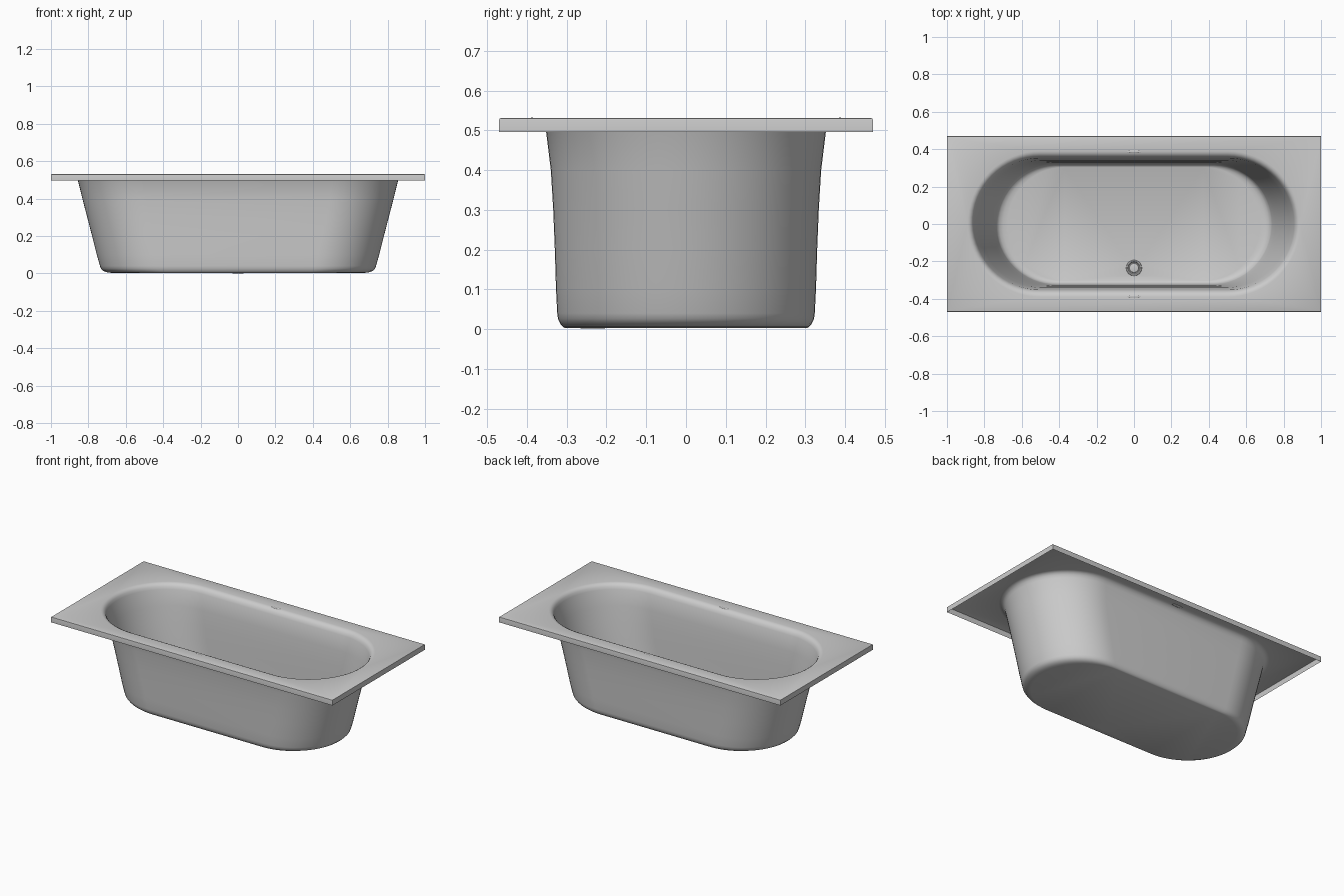
import bpy, bmesh, math

if "Cube" in bpy.data.objects:
    bpy.data.objects.remove(bpy.data.objects["Cube"])

SEG = 32


def stadium(hl, hw, z):
    """Closed outline: two half-circle ends joined by straight sides."""
    pts = []
    for side in (1, -1):
        for i in range(SEG + 1):
            a = -math.pi / 2 + math.pi * i / SEG
            pts.append((side * (hl - hw + hw * math.cos(a)), side * hw * math.sin(a), z))
    return pts


def rectangle(hx, hy, z):
    return [(-hx, -hy, z), (hx, -hy, z), (hx, hy, z), (-hx, hy, z)]


def add_loop(bm, pts):
    return [bm.verts.new(p) for p in pts]


def skin(bm, a, b):
    n = len(a)
    for i in range(n):
        j = (i + 1) % n
        bm.faces.new((a[i], a[j], b[j], b[i]))


def finish(bm, name, angle=35):
    bmesh.ops.recalc_face_normals(bm, faces=bm.faces)
    me = bpy.data.meshes.new(name)
    bm.to_mesh(me)
    bm.free()
    ob = bpy.data.objects.new(name, me)
    bpy.context.collection.objects.link(ob)
    bpy.ops.object.select_all(action='DESELECT')
    ob.select_set(True)
    bpy.context.view_layer.objects.active = ob
    bpy.ops.object.shade_smooth_by_angle(angle=math.radians(angle))
    return ob


# Tub shell: lofted basin, flat deck and thin skirt as one open surface
bm = bmesh.new()
profile = [(0.890, 0.390, 0.530), (0.880, 0.380, 0.5285), (0.870, 0.369, 0.523),
           (0.862, 0.360, 0.513), (0.856, 0.352, 0.497), (0.832, 0.340, 0.400),
           (0.806, 0.334, 0.300), (0.780, 0.330, 0.200), (0.755, 0.327, 0.100),
           (0.738, 0.324, 0.040), (0.733, 0.322, 0.026), (0.720, 0.316, 0.013),
           (0.700, 0.310, 0.006), (0.675, 0.304, 0.003)]
rings = [add_loop(bm, stadium(*p)) for p in profile]
for a, b in zip(rings, rings[1:]):
    skin(bm, a, b)

# Skirt with a slightly eased top edge
skirt = [add_loop(bm, rectangle(*p)) for p in
         [(0.996, 0.466, 0.531), (0.999, 0.469, 0.5295), (1.0, 0.47, 0.526), (1.0, 0.47, 0.496)]]
for a, b in zip(skirt, skirt[1:]):
    skin(bm, a, b)


def edges_of(loop):
    return [bm.edges.get((loop[i], loop[(i + 1) % len(loop)])) for i in range(len(loop))]


# Deck between skirt and opening
bmesh.ops.triangle_fill(bm, use_beauty=True, use_dissolve=False,
                        edges=edges_of(skirt[0]) + edges_of(rings[0]))

# Floor with a drain hole
DRAIN_Y = -0.235
hole = add_loop(bm, [(0.036 * math.cos(2 * math.pi * i / 32),
                      DRAIN_Y + 0.036 * math.sin(2 * math.pi * i / 32), 0.003) for i in range(32)])
for i in range(32):
    bm.edges.new((hole[i], hole[(i + 1) % 32]))
bmesh.ops.triangle_fill(bm, use_beauty=True, use_dissolve=False,
                        edges=edges_of(rings[-1]) + edges_of(hole))
finish(bm, "tub_shell")


# Drain: flange ring with a raised plug, revolved
bm = bmesh.new()
drain = [(0.042, 0.003), (0.040, 0.006), (0.034, 0.006), (0.030, 0.001),
         (0.026, 0.001), (0.024, 0.006), (0.012, 0.008)]
loops = [add_loop(bm, [(r * math.cos(2 * math.pi * i / 32),
                        DRAIN_Y + r * math.sin(2 * math.pi * i / 32), z) for i in range(32)])
         for r, z in drain]
for a, b in zip(loops, loops[1:]):
    skin(bm, a, b)
bm.faces.new(loops[-1])
bm.faces.new(add_loop(bm, [(0.042 * math.cos(2 * math.pi * i / 32),
                            DRAIN_Y + 0.042 * math.sin(2 * math.pi * i / 32), 0.0)
                           for i in range(32)]))
finish(bm, "drain")


# Small oval inserts at the middle of both long rims
for side, name in ((1, "rear_rim_insert"), (-1, "front_rim_insert")):
    bm = bmesh.new()
    bmesh.ops.create_uvsphere(bm, u_segments=24, v_segments=10, radius=1)
    bmesh.ops.scale(bm, vec=(0.042, 0.008, 0.004), verts=bm.verts)
    bmesh.ops.translate(bm, vec=(0, side * 0.387, 0.528), verts=bm.verts)
    finish(bm, name)
